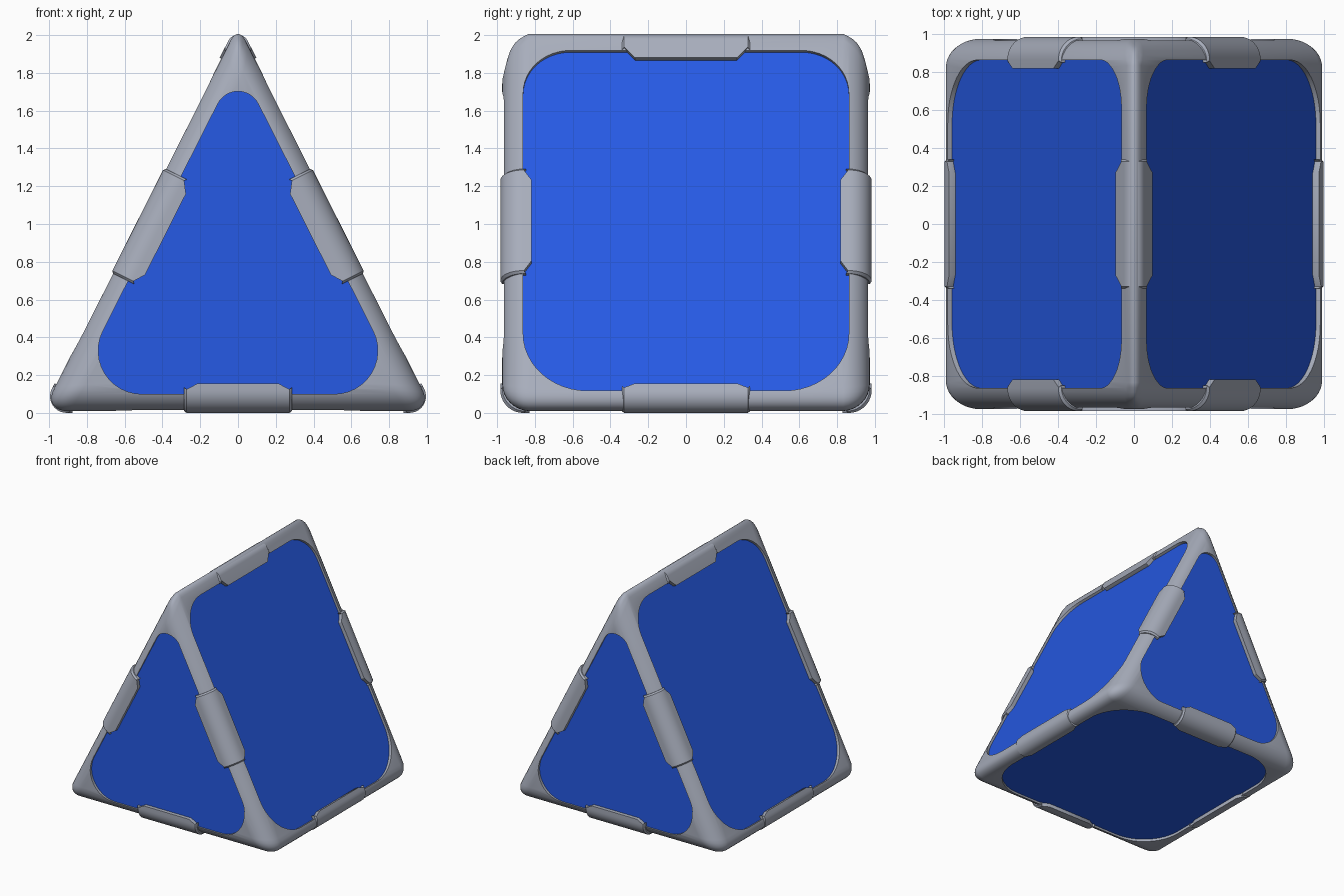
import bpy, bmesh, math
from mathutils import Vector as V

if "Cube" in bpy.data.objects:
    bpy.data.objects.remove(bpy.data.objects["Cube"])

A, B, Y, Z0 = 2.05, 1.034, 0.973, 0.01      # sharp apex height, half base, half depth, floor
SLANT = math.hypot(A, B)


def material(name, col):
    m = bpy.data.materials.new(name)
    m.diffuse_color = (*col, 1)
    m.use_nodes = True
    m.node_tree.nodes["Principled BSDF"].inputs["Base Color"].default_value = m.diffuse_color
    return m


GREY = material("soft grey", (0.39, 0.42, 0.50))
BLUE = material("bright blue", (0.019, 0.102, 0.78))


def make(name, bm, mat):
    bmesh.ops.recalc_face_normals(bm, faces=bm.faces)
    me = bpy.data.meshes.new(name)
    bm.to_mesh(me)
    bm.free()
    ob = bpy.data.objects.new(name, me)
    bpy.context.collection.objects.link(ob)
    me.materials.append(mat)
    return ob


def activate(ob):
    bpy.ops.object.select_all(action='DESELECT')
    ob.select_set(True)
    bpy.context.view_layer.objects.active = ob


def loft(name, rings, mat):
    bm = bmesh.new()
    vs = [[bm.verts.new(p) for p in r] for r in rings]
    n = len(rings[0])
    for a, b in zip(vs, vs[1:]):
        for i in range(n):
            bm.faces.new((a[i], a[(i + 1) % n], b[(i + 1) % n], b[i]))
    bm.faces.new(vs[0])
    bm.faces.new(vs[-1])
    return make(name, bm, mat)


def arc(c, r, n0, n1, steps):
    return [c + r * n0.slerp(n1, i / steps) for i in range(steps + 1)]


def rounded(corners):
    """Outline from (x, y, radius) corners of a convex polygon."""
    out = []
    for i, (x, y, r) in enumerate(corners):
        p = V((x, y, 0))
        a = (V((*corners[i - 1][:2], 0)) - p).normalized()
        b = (V((*corners[(i + 1) % len(corners)][:2], 0)) - p).normalized()
        half = a.angle(b) / 2
        c = p + (a + b).normalized() * r / math.sin(half)
        t = r / math.tan(half)
        out += arc(c, r, (p + a * t - c).normalized(), (p + b * t - c).normalized(), 12)
    return out


# Frame: triangular prism with rounded edges
frame = loft("frame", [[V((-B, y, Z0)), V((B, y, Z0)), V((0, y, A))] for y in (-Y, Y)], GREY)
att = frame.data.attributes.new("bevel_weight_edge", 'FLOAT', 'EDGE')
for e in frame.data.edges:
    ridge = all(frame.data.vertices[v].co.z > 1.9 for v in e.vertices)
    att.data[e.index].value = 0.6 if ridge else 1.0
bev = frame.modifiers.new("round", 'BEVEL')
bev.limit_method, bev.width, bev.segments = 'WEIGHT', 0.14, 8
activate(frame)
bpy.ops.object.modifier_apply(modifier="round")

# Face outlines: name, origin, u, v, normal, corners
X = V((1, 0, 0))
YD = V((0, 1, 0))
ZD = V((0, 0, 1))
nR, nL = V((A, 0, B)).normalized(), V((-A, 0, B)).normalized()
ys, s0, s1 = 0.862, 0.147, SLANT - 0.13
side = [(-ys, s0, .25), (ys, s0, .25), (ys, s1, .34), (-ys, s1, .34)]
tri = [(-.884, .1, .23), (.884, .1, .23), (0, 1.848, .12)]
base = [(-.89, -ys, .36), (.89, -ys, .36), (.89, ys, .36), (-.89, ys, .36)]
faces = [
    ("right_panel", V((0, 0, A)), YD, V((B, 0, -A)).normalized(), nR, side),
    ("left_panel", V((0, 0, A)), YD, V((-B, 0, -A)).normalized(), nL, side),
    ("front_panel", V((0, -Y, 0)), X, ZD, -YD, tri),
    ("back_panel", V((0, Y, 0)), X, ZD, YD, tri),
    ("bottom_panel", V((0, 0, Z0)), X, YD, -ZD, base),
]
# Cut a shallow recess in every face and lay a blue panel in it
for name, o, u, v, n, corners in faces:
    pts = [o + u * p.x + v * p.y for p in rounded(corners)]
    cutter = loft("cutter", [[p + n * d for p in pts] for d in (-0.027, 0.1)], GREY)
    cutter.hide_render = True
    mod = frame.modifiers.new("recess", 'BOOLEAN')
    mod.operation, mod.solver, mod.object = 'DIFFERENCE', 'EXACT', cutter
    activate(frame)
    bpy.ops.object.modifier_apply(modifier="recess")
    bpy.data.objects.remove(cutter, do_unlink=True)
    loft(name, [[p + n * d for p in pts] for d in (-0.031, -0.022)], BLUE)
activate(frame)
bpy.ops.object.shade_smooth_by_angle(angle=math.radians(35))


def clip(name, p, nA, nB, half, arm, arm_end, r):
    """Rounded L-shaped clip wrapped over an edge, tapered at both ends."""
    t = nA.cross(nB).normalized()
    uA, uB = t.cross(nA), t.cross(nB)
    uA = -uA if uA.dot(nB) > 0 else uA
    uB = -uB if uB.dot(nA) > 0 else uB
    rings = []
    stations = [(half, arm_end, 0), (half - .012, arm_end, .01), (half - .07, arm, .01)]
    for sgn in (-1, 1):
        for s, w, lift in stations[::-sgn if sgn > 0 else 1]:
            q = p + t * s * sgn + (nA + nB) * lift / (1 + nA.dot(nB))
            c = q + (uA + uB).normalized() * r / math.sin(uA.angle(uB) / 2)
            a, b = q + uA * w, q + uB * w
            rings.append([a - nA * .06, a] + arc(c, r, nA, nB, 10) + [b, b - nB * .06])
    ob = loft(name, rings, GREY)
    activate(ob)
    bpy.ops.object.shade_smooth_by_angle(angle=math.radians(30))


# Clips at the middle of all nine edges
clip("ridge_clip", V((0, 0, A)), nR, nL, .34, .215, .15, .058)
for sx, n, nm in ((1, nR, "right"), (-1, nL, "left")):
    clip(nm + "_base_clip", V((sx * B, 0, Z0)), n, -ZD, .34, .175, .15, .088)
for sy, nm in ((-1, "front"), (1, "back")):
    clip(nm + "_base_clip", V((0, sy * Y, Z0)), YD * sy, -ZD, .285, .155, .125, .12)
    for sx, n, nx in ((1, nR, "right"), (-1, nL, "left")):
        zc = 1.015
        clip(f"{nm}_{nx}_clip", V((sx * B * (A - zc) / A, sy * Y, zc)), YD * sy, n,
             .31, .165, .125, .12)
